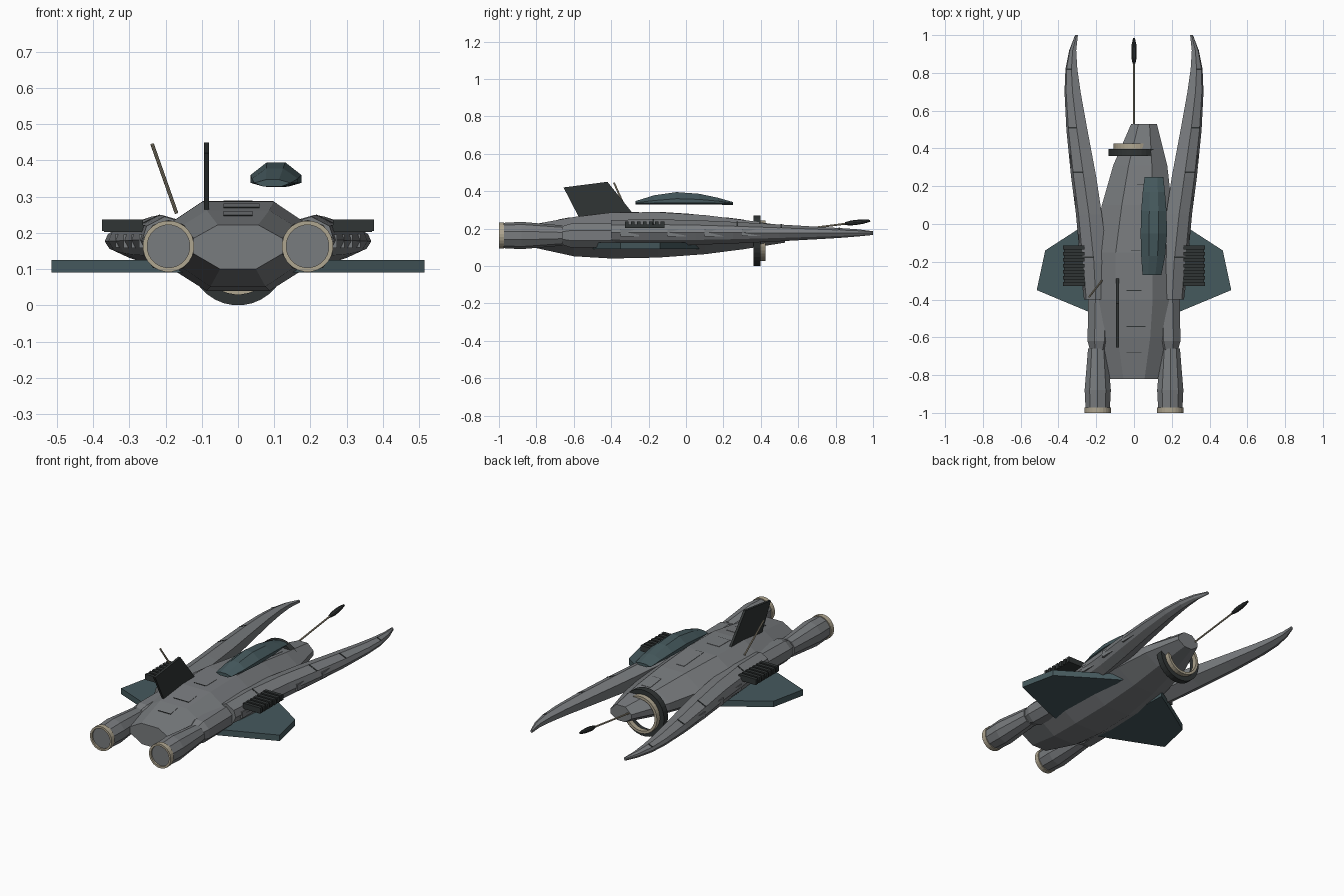
import bpy, bmesh, math
from mathutils import Vector

cube = bpy.data.objects.get("Cube")
if cube:
    bpy.data.objects.remove(cube, do_unlink=True)


def material(name, rgb):
    m = bpy.data.materials.new(name)
    m.use_nodes = True
    m.diffuse_color = (*rgb, 1)
    m.node_tree.nodes["Principled BSDF"].inputs["Base Color"].default_value = (*rgb, 1)
    return m


GREY = material("hull grey", (0.19, 0.2, 0.21))
TEAL = material("dark teal", (0.06, 0.1, 0.11))
DARK = material("charcoal", (0.03, 0.035, 0.035))
CREAM = material("pale sand", (0.43, 0.38, 0.28))


def finish(name, bm, mat):
    bmesh.ops.recalc_face_normals(bm, faces=bm.faces)
    mesh = bpy.data.meshes.new(name)
    bm.to_mesh(mesh)
    bm.free()
    mesh.materials.append(mat)
    obj = bpy.data.objects.new(name, mesh)
    bpy.context.collection.objects.link(obj)
    return obj


def loft(name, rings, mat, closed=False):
    """Skin a list of rings; cap the ends, or join them when closed."""
    bm = bmesh.new()
    loops = [[bm.verts.new(p) for p in ring] for ring in rings]
    n = len(loops[0])
    pairs = list(zip(loops, loops[1:]))
    if closed:
        pairs.append((loops[-1], loops[0]))
    else:
        bm.faces.new(loops[0])
        bm.faces.new(loops[-1])
    for a, b in pairs:
        for i in range(n):
            j = (i + 1) % n
            bm.faces.new((a[i], a[j], b[j], b[i]))
    return finish(name, bm, mat)


def box(name, x0, x1, y0, y1, z0, z1, mat):
    rings = [[(x0, y, z0), (x1, y, z0), (x1, y, z1), (x0, y, z1)] for y in (y0, y1)]
    return loft(name, rings, mat)


def circle(cx, y, cz, r, sides):
    return [(cx + r * math.cos(2 * math.pi * (i + 0.5) / sides), y,
             cz + r * math.sin(2 * math.pi * (i + 0.5) / sides)) for i in range(sides)]


def rod(name, a, b, radii, mat, sides=8):
    """Round bar from a to b with radii spread along its length."""
    a, b = Vector(a), Vector(b)
    q = (b - a).to_track_quat("Z", "Y")
    rings = []
    for k, r in enumerate(radii):
        c = a.lerp(b, k / (len(radii) - 1))
        rings.append([c + q @ Vector((r * math.cos(t), r * math.sin(t), 0))
                      for t in (2 * math.pi * i / sides for i in range(sides))])
    return loft(name, rings, mat)


def hoop(name, y0, y1, cx, cz, inner, outer, mat, sides=32):
    rings = [circle(cx, y, cz, r, sides)
             for y, r in ((y0, outer), (y1, outer), (y1, inner), (y0, inner))]
    return loft(name, rings, mat, closed=True)


# Hull: y, centre x, half width, bottom, top
HULL = [(-0.82, 0, 0.13, 0.1, 0.222), (-0.6, 0, 0.2, 0.052, 0.262),
        (-0.4, 0, 0.23, 0.04, 0.286), (-0.15, 0, 0.225, 0.045, 0.288),
        (0.1, 0.015, 0.185, 0.063, 0.272), (0.31, 0.033, 0.143, 0.09, 0.246),
        (0.53, 0.053, 0.068, 0.125, 0.215)]


def hull_ring(y, cx, w, lo, hi):
    mid = 0.165
    half = [(0.43, hi), (1, mid + 0.28 * (hi - mid)), (1, mid - 0.28 * (mid - lo)), (0.38, lo)]
    right = [(cx + f * w, y, z) for f, z in half]
    left = [(cx - f * w, y, z) for f, z in reversed(half)]
    return right + left


def hull_top(y):
    for a, b in zip(HULL, HULL[1:]):
        if a[0] <= y <= b[0]:
            return a[4] + (b[4] - a[4]) * (y - a[0]) / (b[0] - a[0])


loft("hull", [hull_ring(*s) for s in HULL], GREY)

# Shallow access panels on the hull back
for x, y, w, l in [(0.045, 0.26, 0.06, 0.1), (0.01, -0.05, 0.05, 0.18), (0.0, -0.3, 0.08, 0.1),
                   (0.01, -0.5, 0.1, 0.08), (0.0, -0.65, 0.08, 0.06)]:
    rings = [[(x + sx * w / 2, yy, hull_top(yy) + dz)
              for sx, dz in ((-1, -0.003), (1, -0.003), (1, 0.002), (-1, 0.002))]
             for yy in (y - l / 2, y + l / 2)]
    loft("hull_panel", rings, GREY)
    box("panel_seam", x - w / 2, x + w / 2, y - l / 2 - 0.004, y - l / 2,
        hull_top(y - l / 2) - 0.005, hull_top(y - l / 2) + 0.002, DARK)

# Prong: y, inner x, outer x, bottom, top
PRONG = [(-0.4, 0.14, 0.265, 0.115, 0.245), (-0.2, 0.14, 0.285, 0.11, 0.25),
         (0.05, 0.17, 0.307, 0.113, 0.245), (0.25, 0.2, 0.333, 0.12, 0.236),
         (0.5, 0.247, 0.358, 0.132, 0.222), (0.7, 0.283, 0.368, 0.143, 0.21),
         (0.82, 0.3, 0.363, 0.15, 0.203), (0.92, 0.306, 0.343, 0.158, 0.196),
         (1.0, 0.297, 0.312, 0.166, 0.186)]


def prong_ring(s, y, a, b, lo, hi):
    h, w = hi - lo, b - a
    pts = [(a, lo + 0.3 * h), (a, hi - 0.15 * h), (a + 0.5 * w, hi), (b - 0.1 * w, hi - 0.2 * h),
           (b, lo + 0.5 * h), (b - 0.15 * w, lo + 0.2 * h), (a + 0.5 * w, lo)]
    return [(s * x, y, z) for x, z in pts]


WING = [(0.14, 0.07), (0.3, -0.03), (0.47, -0.14), (0.515, -0.35), (0.22, -0.473), (0.12, -0.51)]
ENGINE = [(-0.99, 0.067), (-0.88, 0.073), (-0.66, 0.054)]
CX, CZ = 0.192, 0.163

for side, s in (("left", 1), ("right", -1)):
    loft(side + "_prong", [prong_ring(s, *p) for p in PRONG], GREY)

    # Dark joint strips over the prong ridge
    for a, b, t in [(1, 2, 0.1), (3, 4, 0.1), (4, 5, 0.05), (6, 7, 0.0)]:
        sec = [u + (v - u) * t for u, v in zip(PRONG[a], PRONG[b])]
        y, x0, x1, lo, hi = sec
        m, w, h = (x0 + x1) / 2, x1 - x0, hi - lo
        rings = [[(s * m, yy, hi + 0.002), (s * (x1 - 0.1 * w), yy, hi - 0.2 * h + 0.002),
                  (s * (x1 - 0.1 * w), yy, hi - 0.2 * h - 0.004), (s * m, yy, hi - 0.004)]
                 for yy in (y - 0.004, y + 0.004)]
        loft(side + "_prong_joint", rings, DARK)

    # Flank panels along the prong
    for y, x, z in [(-0.3, 0.277, 0.17), (-0.05, 0.298, 0.17), (0.15, 0.32, 0.17), (0.35, 0.342, 0.172)]:
        box(side + "_flank_panel", s * (x - 0.03), s * (x - 0.004), y - 0.05, y + 0.05,
            z - 0.012, z + 0.025, GREY)

    # Flat stub wing
    loft(side + "_wing", [[(s * x, y, z) for x, y in WING] for z in (0.09, 0.125)], TEAL)

    # Louvred vent
    box(side + "_vent_base", s * 0.25, s * 0.37, -0.325, -0.115, 0.203, 0.222, DARK)
    for i in range(7):
        y = -0.325 + i * 0.032
        box(side + "_vent_slat", s * 0.262, s * 0.375, y - 0.002, y + 0.018, 0.205, 0.237, DARK)

    # Engine nacelle with nozzle rim
    loft(side + "_engine", [circle(s * CX, y, CZ, r, 10) for y, r in ENGINE], GREY)
    loft(side + "_engine_mount",
         [circle(s * x, y, CZ, r, 8) for x, y, r in
          ((0.186, -0.67, 0.05), (0.183, -0.62, 0.068), (0.178, -0.4, 0.07), (0.17, -0.3, 0.05))], GREY)
    hoop(side + "_nozzle_rim", -1.0, -0.972, s * CX, CZ, 0.059, 0.071, CREAM, 24)

# Canopy: y, inner x, outer x, base, shoulder, top
CANOPY = [(-0.27, 0.045, 0.145, 0.328, 0.338, 0.347), (-0.17, 0.038, 0.165, 0.328, 0.35, 0.378),
          (-0.05, 0.035, 0.175, 0.328, 0.36, 0.395), (0.07, 0.038, 0.172, 0.328, 0.356, 0.386),
          (0.17, 0.046, 0.164, 0.328, 0.347, 0.365), (0.25, 0.056, 0.155, 0.326, 0.334, 0.342)]
rings = []
for y, a, b, lo, mid, hi in CANOPY:
    w = b - a
    rings.append([(a + 0.25 * w, y, lo), (b - 0.25 * w, y, lo), (b, y, lo + 0.01), (b, y, mid),
                  (b - 0.32 * w, y, hi), (a + 0.32 * w, y, hi), (a, y, mid), (a, y, lo + 0.01)])
loft("canopy", rings, TEAL)

# Swept tail fin and leaning aerial
FIN = [(-0.655, 0.42), (-0.42, 0.45), (-0.275, 0.27), (-0.575, 0.265)]
loft("tail_fin", [[(x, y, z) for y, z in FIN] for x in (-0.094, -0.08)], DARK)
rod("aerial", (-0.237, -0.385, 0.445), (-0.17, -0.3, 0.255), [0.005, 0.005], CREAM)

# Collar rings around the narrow end
hoop("collar_outer", 0.36, 0.397, 0, 0.135, 0.105, 0.135, DARK)
hoop("collar_inner", 0.397, 0.425, 0, 0.135, 0.093, 0.108, CREAM)

# Long probe with a dark tip
rod("probe_rod", (0, 0.45, 0.175), (0, 0.9, 0.232), [0.005, 0.005], CREAM)
rod("probe_tip", (0, 0.85, 0.226), (0, 0.985, 0.242), [0.008, 0.014, 0.014, 0.012, 0.005], DARK, 10)
